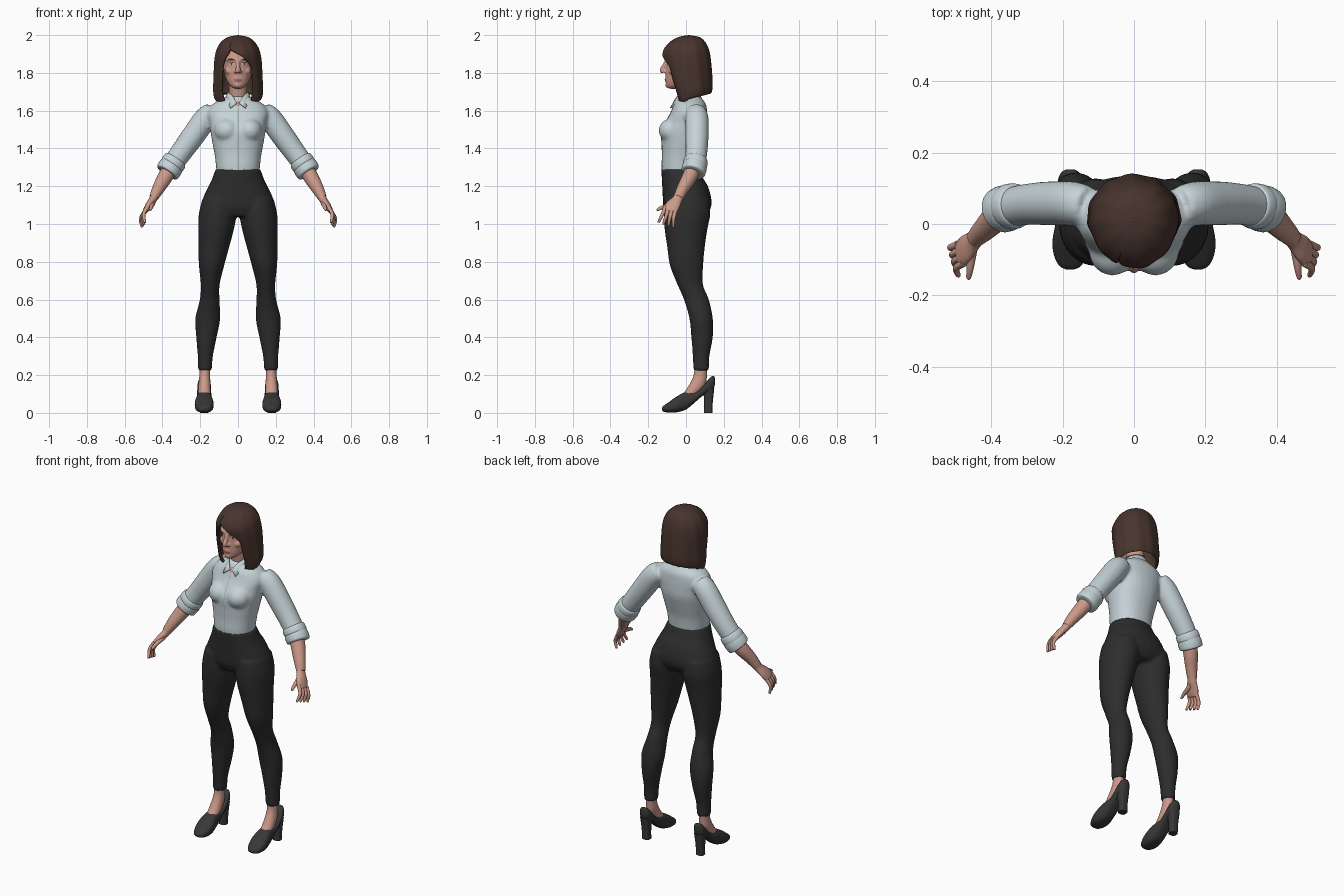
import bpy, bmesh, math
from mathutils import Vector, Matrix

cube = bpy.data.objects.get("Cube")
if cube:
    bpy.data.objects.remove(cube, do_unlink=True)


def material(name, r, g, b):
    m = bpy.data.materials.new(name)
    m.use_nodes = True
    m.diffuse_color = (r, g, b, 1)
    shader = m.node_tree.nodes["Principled BSDF"]
    shader.inputs["Base Color"].default_value = (r, g, b, 1)
    shader.inputs["Roughness"].default_value = 0.8
    return m


SKIN = material("skin", 0.6, 0.32, 0.25)
LIPS = material("lip_rose", 0.42, 0.15, 0.13)
HAIR = material("hair_brown", 0.065, 0.034, 0.026)
WHITE = material("eye_white", 0.7, 0.7, 0.68)
IRIS = material("iris_dark", 0.05, 0.04, 0.035)
SHIRT = material("shirt_pale_blue", 0.56, 0.65, 0.68)
SEAM = material("seam_grey", 0.36, 0.42, 0.45)
TROUSERS = material("trouser_black", 0.026, 0.026, 0.026)
LEATHER = material("shoe_black", 0.04, 0.038, 0.037)


def spline(rows, k=5):
    """Smoothly resample rows of numbers."""
    out = []
    for i in range(len(rows) - 1):
        near = rows[max(i - 1, 0)], rows[i], rows[i + 1], rows[min(i + 2, len(rows) - 1)]
        for t in (s / k for s in range(k)):
            out.append([0.5 * (2 * b + (c - a) * t + (2 * a - 5 * b + 4 * c - d) * t * t
                               + (3 * b - a - 3 * c + d) * t ** 3) for a, b, c, d in zip(*near)])
    return out + [list(rows[-1])]


def section(center, u, v, power=2.0, n=28):
    def bend(w):
        return math.copysign(abs(w) ** (2 / power), w)
    angles = [math.tau * i / n for i in range(n)]
    return [center + u * bend(math.cos(a)) + v * bend(math.sin(a)) for a in angles]


def skin_rings(bm, rings, capped=True, closed=True):
    rings = [[bm.verts.new(p) for p in ring] for ring in rings]
    n = len(rings[0])
    for a, b in zip(rings, rings[1:]):
        for j in range(n if closed else n - 1):
            k = (j + 1) % n
            bm.faces.new((a[j], b[j], b[k], a[k]))
    if capped:
        bm.faces.new(rings[0])
        bm.faces.new(rings[-1])


def stack(bm, rows, power=2.0):
    """Level ellipses: x, y, z, half width, half depth."""
    skin_rings(bm, [section(Vector((x, y, z)), Vector((rx, 0, 0)), Vector((0, ry, 0)), power)
                    for x, y, z, rx, ry in spline(rows)])


def tube(bm, rows):
    """Ellipses square to a path: x, y, z, thickness, optional width."""
    rows = spline([tuple(r) if len(r) == 5 else (*r, r[-1]) for r in rows])
    pts = [Vector(r[:3]) for r in rows]
    rings = []
    for i, row in enumerate(rows):
        d = (pts[min(i + 1, len(pts) - 1)] - pts[max(i - 1, 0)]).normalized()
        u = d.cross(Vector((0, 1, 0))).normalized()
        rings.append(section(pts[i], u * row[3], d.cross(u) * row[4], n=20))
    skin_rings(bm, rings)


def ball(bm, center, size):
    bmesh.ops.create_icosphere(bm, subdivisions=3, radius=1,
                               matrix=Matrix.Translation(center) @ Matrix.Diagonal((*size, 1)))


def finish(name, bm, mat, mirror=False, voxel=0, smooth=4, thick=0, recalc=True):
    if recalc:
        bmesh.ops.recalc_face_normals(bm, faces=bm.faces[:])
    mesh = bpy.data.meshes.new(name)
    bm.to_mesh(mesh)
    bm.free()
    mesh.materials.append(mat)
    mesh.shade_smooth()
    mesh.set_sharp_from_angle(angle=math.radians(55))
    ob = bpy.data.objects.new(name, mesh)
    bpy.context.scene.collection.objects.link(ob)
    if mirror:
        ob.modifiers.new("mirror", "MIRROR").use_mirror_merge = False
    if thick:
        mod = ob.modifiers.new("thickness", "SOLIDIFY")
        mod.thickness, mod.offset = thick, -1
    if voxel:
        mod = ob.modifiers.new("blend", "REMESH")
        mod.mode, mod.voxel_size, mod.use_smooth_shade = "VOXEL", voxel, True
        mod = ob.modifiers.new("soften", "SMOOTH")
        mod.factor, mod.iterations = 0.5, smooth
    return ob


def plate(name, target, mat, x, z, w, h, taper=1.0, arch=0.0, lift=0.0015, mirror=False, rows=5):
    """Thin painted detail laid on the front of a target."""
    bm = bmesh.new()
    cols = []
    for i in range(13):
        t = (i / 6 - 1) * 0.98
        half = h * (1 - t * t) ** taper
        cols.append([bm.verts.new((x + w * t, -0.3, z + arch * (1 - t * t) + half * (2 * j / (rows - 1) - 1)))
                     for j in range(rows)])
    for a, b in zip(cols, cols[1:]):
        for j in range(rows - 1):
            bm.faces.new((a[j], b[j], b[j + 1], a[j + 1]))
    ob = finish(name, bm, mat, mirror, recalc=False)
    mod = ob.modifiers.new("lay_on", "SHRINKWRAP")
    mod.target, mod.wrap_method, mod.wrap_mode = target, "PROJECT", "ABOVE_SURFACE"
    mod.use_project_y, mod.offset = True, lift


# Trousers: hips blended with both legs
bm = bmesh.new()
stack(bm, [(0, -.03, 1.29, .119, .102), (0, -.018, 1.24, .137, .11), (0, -.005, 1.2, .156, .121),
           (0, .005, 1.14, .184, .128), (0, .007, 1.09, .19, .126), (0, .004, 1.04, .15, .1)], 2.2)
stack(bm, [(.1, .005, 1.13, .09, .118), (.108, .005, 1.05, .1, .123), (.116, 0, .97, .094, .113),
           (.128, 0, .88, .082, .1), (.14, .003, .78, .067, .088), (.147, .022, .68, .05, .068),
           (.15, .055, .6, .052, .066), (.16, .08, .5, .066, .062), (.167, .085, .4, .054, .057),
           (.173, .08, .3, .04, .044), (.175, .08, .225, .037, .042)])
finish("trousers", bm, TROUSERS, mirror=True, voxel=0.009)

# Shirt: torso, bust and sleeves blended
bm = bmesh.new()
stack(bm, [(0, -.03, 1.25, .112, .094), (0, -.03, 1.3, .116, .1), (0, -.025, 1.36, .123, .103),
           (0, -.018, 1.42, .134, .112), (0, -.01, 1.49, .146, .122), (0, .002, 1.54, .152, .112),
           (0, .015, 1.59, .162, .097), (0, .02, 1.63, .14, .087), (0, .02, 1.655, .1, .072),
           (0, .02, 1.675, .065, .056)], 2.2)
ball(bm, (.06, -.075, 1.495), (.067, .07, .064))
tube(bm, [(.13, .05, 1.59, .055), (.17, .057, 1.56, .062), (.235, .058, 1.47, .062),
          (.3, .055, 1.38, .058), (.36, .045, 1.3, .055)])
shirt = finish("shirt", bm, SHIRT, mirror=True, voxel=0.009)
plate("front_seam", shirt, SEAM, 0, 1.45, .002, .165, taper=.05, rows=50)
plate("open_neck", shirt, SKIN, 0, 1.637, .016, .015, taper=.8)

# Rolled cuffs
bm = bmesh.new()
tube(bm, [(.325, .052, 1.345, .052), (.33, .051, 1.338, .062), (.345, .049, 1.318, .065), (.355, .046, 1.303, .06)])
tube(bm, [(.345, .048, 1.317, .055), (.35, .047, 1.31, .064), (.365, .042, 1.288, .066),
          (.375, .037, 1.273, .062), (.377, .036, 1.27, .045)])
finish("sleeve_cuffs", bm, SHIRT, mirror=True)

# Collar: a folded band with two points at the front
bm = bmesh.new()
top, low = [], []
for i in range(41):
    s = i / 20 - 1
    f = abs(s) ** 6
    a, b = math.pi + s * (math.pi - .12), math.pi + s * (math.pi - .6)
    top.append((.054 * math.sin(a), .01 - (.06 + .02 * f) * math.cos(a), 1.7 - .06 * f))
    low.append((.072 * math.sin(b), .015 - (.07 + .05 * f) * math.cos(b), 1.662 - .047 * f))
skin_rings(bm, [top, low], capped=False, closed=False)
finish("collar", bm, SHIRT, thick=0.005, recalc=False)

# Forearms and hands
bm = bmesh.new()
tube(bm, [(.35, .045, 1.31, .04), (.385, .02, 1.25, .04), (.42, -.015, 1.19, .033), (.446, -.04, 1.14, .024, .027)])
tube(bm, [(.435, -.03, 1.16, .023, .025), (.45, -.046, 1.13, .021, .028), (.472, -.068, 1.1, .018, .038),
          (.488, -.086, 1.073, .014, .038), (.493, -.09, 1.064, .008, .03)])
across = Vector((.26, .87, -.43))
for k in (-1.5, -.5, .5, 1.5):
    base = Vector((.485, -.083, 1.08)) + across * k * .02
    mid = base + Vector((.022, -.012 + .002 * k, -.04))
    tip = mid + Vector((-.006, -.01 + .006 * k, -.04))
    tube(bm, [(*base, .011), (*mid, .0095), (*tip, .007), (*(tip - Vector((.001, 0, .004))), .003)])
tube(bm, [(.452, -.055, 1.115, .016), (.456, -.09, 1.1, .013), (.46, -.125, 1.088, .01),
          (.464, -.15, 1.075, .007), (.465, -.153, 1.073, .003)])
finish("forearms_and_hands", bm, SKIN, mirror=True)

# Ankles and insteps
bm = bmesh.new()
tube(bm, [(.175, .078, .27, .031, .034), (.176, .077, .21, .028, .034), (.177, .066, .16, .031, .038),
          (.178, .03, .11, .033, .032), (.178, -.005, .085, .03, .022)])
finish("ankles", bm, SKIN, mirror=True)

# Pumps lofted from heel to toe: y, sole height, top height, half width
bm = bmesh.new()
profile = [(.153, .15, .185, .012), (.145, .125, .196, .025), (.125, .11, .185, .034), (.09, .092, .142, .037),
           (.05, .058, .112, .038), (0, .018, .112, .042), (-.05, .003, .086, .05), (-.09, .002, .058, .045),
           (-.118, .006, .038, .03), (-.128, .014, .026, .01)]
skin_rings(bm, [section(Vector((.179, y, (lo + hi) / 2)), Vector((w, 0, 0)), Vector((0, 0, (hi - lo) / 2)), 2.6)
                for y, lo, hi, w in spline(profile)])
stack(bm, [(.179, .117, 0, .023, .022), (.179, .119, .06, .024, .023), (.179, .12, .13, .031, .03)], 3)
finish("heeled_shoes", bm, LEATHER, mirror=True)

# Head and neck with modelled features
bm = bmesh.new()
stack(bm, [(0, -.07, 1.716, .018, .02), (0, -.06, 1.73, .04, .043), (0, -.038, 1.76, .06, .069),
           (0, -.01, 1.8, .073, .098), (0, 0, 1.848, .08, .105), (0, .008, 1.89, .086, .115),
           (0, .015, 1.94, .076, .096), (0, .015, 1.975, .03, .04)])
tube(bm, [(0, .022, 1.6, .05), (0, .02, 1.66, .047), (0, .005, 1.78, .05)])
tube(bm, [(0, -.1, 1.872, .009), (0, -.113, 1.845, .01), (0, -.125, 1.815, .014), (0, -.12, 1.802, .011)])
tube(bm, [(.008, -.103, 1.87, .009), (.035, -.095, 1.877, .01), (.06, -.072, 1.87, .008)])
ball(bm, (.013, -.11, 1.806), (.009, .012, .008))
ball(bm, (.045, -.066, 1.81), (.024, .026, .022))
ball(bm, (0, -.094, 1.735), (.021, .016, .015))
ball(bm, (0, -.1, 1.766), (.022, .013, .006))
ball(bm, (0, -.099, 1.757), (.018, .012, .006))
head = finish("head", bm, SKIN, mirror=True, voxel=0.005, smooth=3)
plate("eyes", head, WHITE, .033, 1.848, .016, .0065, mirror=True)
plate("irises", head, IRIS, .033, 1.848, .0055, .0055, taper=.5, lift=.0025, mirror=True)
plate("upper_lashes", head, IRIS, .033, 1.849, .018, .0018, arch=.007, lift=.003, mirror=True)
plate("eyebrows", head, HAIR, .036, 1.868, .02, .003, arch=.005, lift=.002, mirror=True)
plate("lips", head, LIPS, 0, 1.762, .022, .009)

# Bob hair: an open shell, parted on one side and longer at the front
# Rows: height, half width, front, back, edge angles beside the face
bm = bmesh.new()
shell = [(2, .001, .014, .016, -.4, -.4), (1.99, .052, -.04, .07, -.4, -.4), (1.965, .088, -.085, .1, -.4, -.4),
         (1.93, .11, -.115, .118, -.4, -.4), (1.9, .119, -.125, .126, -.5, 0), (1.87, .124, -.121, .13, -.62, .35),
         (1.83, .127, -.112, .134, -.7, .62), (1.77, .129, -.096, .138, -.72, .66), (1.7, .132, -.07, .14, -.7, .65),
         (1.65, .128, -.05, .136, -.6, .6), (1.63, .12, -.035, .128, -.5, .5)]
rings = []
for z, rx, front, back, right, left in spline(shell):
    ring, mid = [], .015
    drop = (max(0, 2 - z) / .37) ** 3
    for i in range(97):
        a = left + (math.tau + right - left) * i / 96
        c = math.cos(a)
        wave = 1 + .012 * math.sin(11 * a + 6 * z)
        depth = mid - front if c > 0 else back - mid
        ring.append((rx * wave * math.sin(a), mid - depth * wave * c, z + .06 * drop * (1 - c) / 2))
    rings.append(ring)
skin_rings(bm, rings, capped=False, closed=False)
bmesh.ops.remove_doubles(bm, verts=bm.verts[:], dist=0.0005)
finish("bob_hair", bm, HAIR, thick=0.012, recalc=False)
